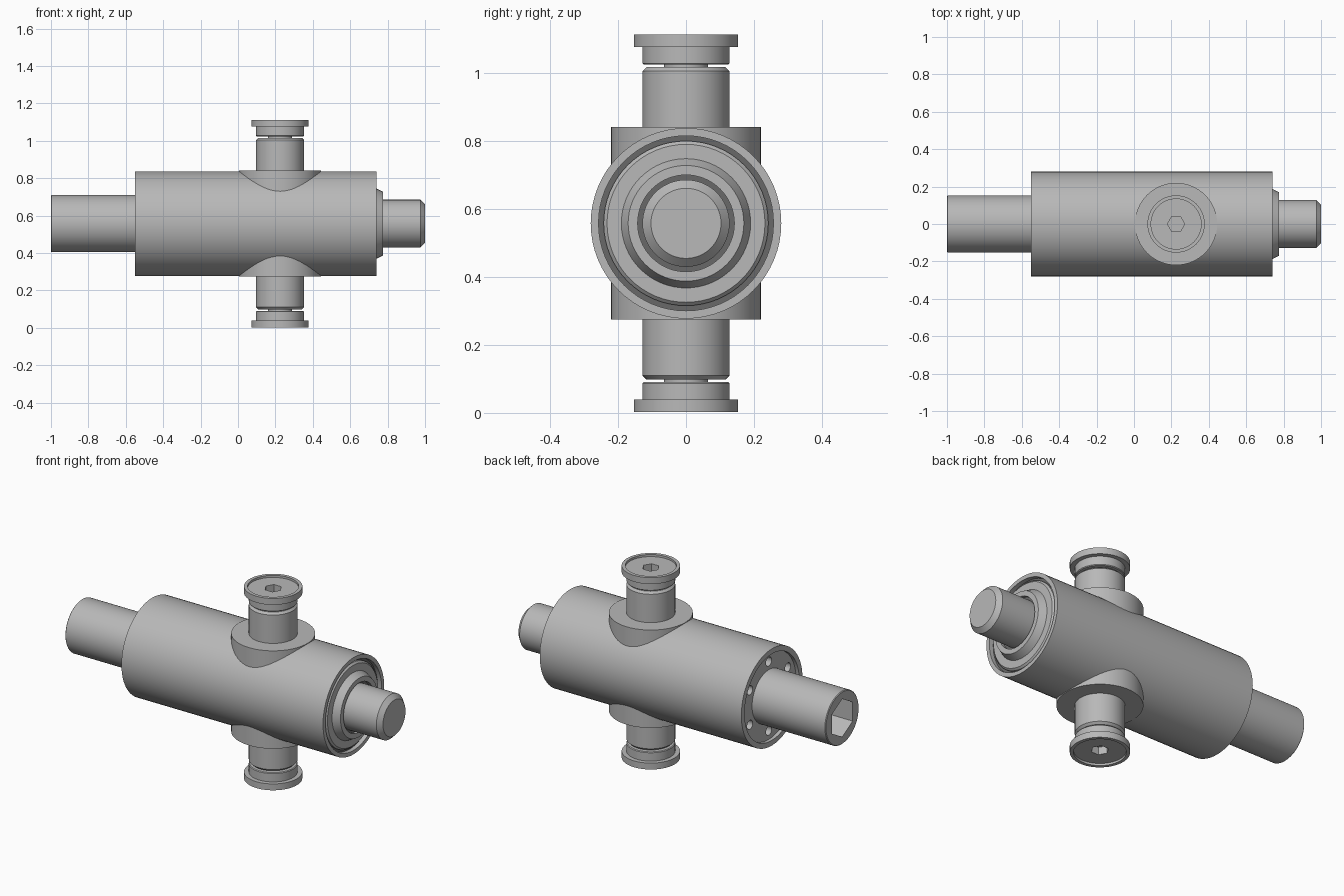
import bpy, bmesh
from math import cos, sin, pi, radians
from mathutils import Matrix, Vector

cube = bpy.data.objects.get("Cube")
if cube:
    bpy.data.objects.remove(cube, do_unlink=True)

AXIS_Z = 0.557
PIN_X = 0.225
ALONG_X = Matrix.Translation((0, 0, AXIS_Z)) @ Matrix.Rotation(pi / 2, 4, 'Y')


def material(name, value):
    mat = bpy.data.materials.new(name)
    mat.use_nodes = True
    color = (value, value, value, 1)
    mat.diffuse_color = color
    mat.node_tree.nodes["Principled BSDF"].inputs["Base Color"].default_value = color
    return mat


STEEL = material("steel grey", 0.48)
SEAL = material("dark seal grey", 0.14)


def lathe(name, profile, matrix, mat=STEEL, sides=64):
    """Revolve (radius, height) points around local z, then place by matrix."""
    bm = bmesh.new()
    rings = []
    for r, h in profile:
        if r == 0:
            rings.append([bm.verts.new((0, 0, h))])
        else:
            rings.append([bm.verts.new((r * cos(2 * pi * i / sides), r * sin(2 * pi * i / sides), h))
                          for i in range(sides)])
    for a, b in zip(rings, rings[1:]):
        for i in range(sides):
            j = (i + 1) % sides
            quad = [a[i % len(a)], a[j % len(a)], b[j % len(b)], b[i % len(b)]]
            bm.faces.new(list(dict.fromkeys(quad)))
    bmesh.ops.recalc_face_normals(bm, faces=bm.faces)
    bm.transform(matrix)
    if matrix.determinant() < 0:
        bmesh.ops.reverse_faces(bm, faces=bm.faces)
    mesh = bpy.data.meshes.new(name)
    bm.to_mesh(mesh)
    bm.free()
    mesh.materials.append(mat)
    obj = bpy.data.objects.new(name, mesh)
    bpy.context.collection.objects.link(obj)
    return obj


def activate(obj):
    bpy.ops.object.select_all(action='DESELECT')
    obj.select_set(True)
    bpy.context.view_layer.objects.active = obj


def cut(obj, radius, low, high, matrix, sides):
    """Cut a straight prismatic hole."""
    cutter = lathe("cutter", [(0, low), (radius, low), (radius, high), (0, high)],
                   matrix, sides=sides)
    cutter.hide_render = True
    activate(obj)
    mod = obj.modifiers.new("hole", 'BOOLEAN')
    mod.operation = 'DIFFERENCE'
    mod.solver = 'EXACT'
    mod.object = cutter
    bpy.ops.object.modifier_apply(modifier=mod.name)
    bpy.data.objects.remove(cutter, do_unlink=True)


def smooth(obj):
    activate(obj)
    bpy.ops.object.shade_smooth_by_angle(angle=radians(30))


# Cylinder barrel with a recessed rear plate and a grooved front gland
barrel = lathe("barrel", [
    (0, -0.53), (0.25, -0.53), (0.25, -0.55), (0.28, -0.55),
    (0.28, 0.74), (0.257, 0.74), (0.257, 0.71), (0.242, 0.71),
    (0.242, 0.725), (0.232, 0.735), (0.19, 0.735), (0.17, 0.775),
    (0.142, 0.775), (0.142, 0.75), (0, 0.75)], ALONG_X)

# Six bolt holes in the rear plate
for k in range(6):
    a = k * pi / 3
    cut(barrel, 0.026, -0.6, -0.48,
        ALONG_X @ Matrix.Translation((0.2 * cos(a), 0.2 * sin(a), 0)), 24)
smooth(barrel)

# Dark seals in the two front grooves
for name, inner, outer, h in (("outer_seal", 0.242, 0.257, 0.711),
                              ("rod_seal", 0.12, 0.142, 0.752)):
    smooth(lathe(name, [(inner, h), (outer, h), (outer, h + 0.004),
                        (inner, h + 0.004), (inner, h)], ALONG_X, SEAL))

# Front rod with chamfered tip
smooth(lathe("front_rod", [(0, 0.7), (0.128, 0.7), (0.128, 0.975),
                           (0.103, 1.0), (0, 1.0)], ALONG_X))

# Rear rod with hexagonal socket
rear = lathe("rear_rod", [(0, -1.0), (0.149, -1.0), (0.153, -0.996),
                          (0.153, -0.5), (0, -0.5)], ALONG_X)
cut(rear, 0.11, -1.1, -0.85, ALONG_X, 6)
smooth(rear)

# Boss, pin and screwed cap, mirrored above and below the barrel
for side, sign in (("upper", 1), ("lower", -1)):
    place = Matrix.Translation((PIN_X, 0, AXIS_Z)) @ Matrix.Diagonal((1, 1, sign, 1))
    smooth(lathe(side + "_boss", [(0, 0.05), (0.22, 0.05), (0.22, 0.283), (0, 0.283)], place))
    smooth(lathe(side + "_pin", [
        (0, 0.2), (0.128, 0.2), (0.128, 0.447), (0.116, 0.459),
        (0.065, 0.459), (0.065, 0.48), (0, 0.48)], place))
    cap = lathe(side + "_cap", [
        (0, 0.466), (0.124, 0.466), (0.128, 0.47), (0.128, 0.518), (0.153, 0.518),
        (0.153, 0.555), (0.134, 0.555), (0.134, 0.543), (0, 0.543)], place)
    cut(cap, 0.046, 0.5, 0.6, place, 6)
    smooth(cap)
